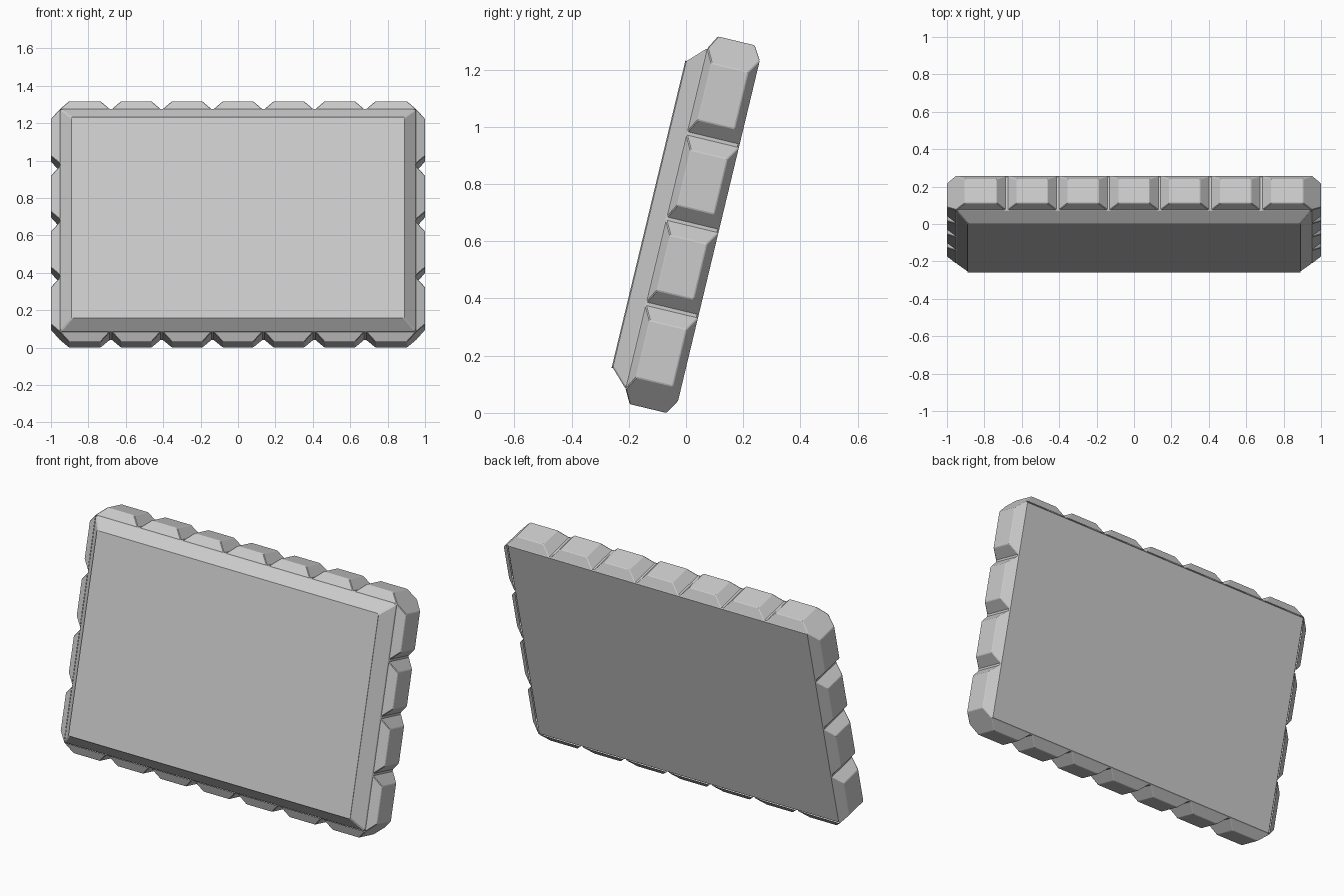
import bpy, math
from mathutils import Matrix, Vector

if "Cube" in bpy.data.objects:
    bpy.data.objects.remove(bpy.data.objects["Cube"])

HX, HV = 0.952, 0.613            # core half width / half height
RIM = 0.048                      # how far the edge blocks stick out
BACK, FRONT = -0.038, -0.226     # core depth range
FACE = -0.291                    # raised front panel
GAP = 0.012

TILT = Matrix.Rotation(math.radians(-13.5), 4, 'X')
LIFT = 0.65                      # slab centre along its tilted height


def place(p):
    """Slab coordinates (x, depth, height) to leaning world position."""
    return TILT @ Vector((p[0], p[1], p[2] + LIFT))


# lowest edge of the bottom blocks sits on the ground
GROUND = place((0, BACK - 0.03, -HV - RIM)).z


def make(name, verts, faces, bevel):
    me = bpy.data.meshes.new(name)
    pts = [place(v) - Vector((0, 0, GROUND)) for v in verts]
    me.from_pydata(pts, [], faces)
    me.update()
    ob = bpy.data.objects.new(name, me)
    bpy.context.collection.objects.link(ob)
    b = ob.modifiers.new("edge_bevel", 'BEVEL')
    b.width = bevel
    b.segments = 1
    b.limit_method = 'ANGLE'
    b.angle_limit = math.radians(15)
    return ob


def ring(hx, hv, d):
    return [(-hx, d, -hv), (hx, d, -hv), (hx, d, hv), (-hx, d, hv)]


def sides(a, b):
    return [(a + i, a + (i + 1) % 4, b + (i + 1) % 4, b + i) for i in range(4)]


# Core slab with bevelled front panel
verts = ring(HX, HV, BACK) + ring(HX, HV, FRONT) + ring(HX - 0.068, HV - 0.066, FACE)
faces = [(0, 3, 2, 1)[::-1], (8, 9, 10, 11)]
faces += [f[::-1] for f in sides(0, 4) + sides(4, 8)]
core = make("slab_core", verts, faces, 0.006)


# Tapered blocks along one edge; at(t, out, d) maps to slab coordinates
def edge_blocks(name, count, half, at, flip):
    verts, faces = [], []
    step = 2 * half / count
    for i in range(count):
        a = -half + i * step + (GAP / 2 if i else 0)
        b = -half + (i + 1) * step - (GAP / 2 if i < count - 1 else 0)
        n = len(verts)
        for out, inset, d0, d1 in ((0, 0, FRONT, BACK),
                                   (RIM, 0.048, FRONT + 0.026, BACK - 0.03)):
            verts += [at(a + inset, out, d0), at(b - inset, out, d0),
                      at(b - inset, out, d1), at(a + inset, out, d1)]
        fs = [(n + 4, n + 5, n + 6, n + 7)] + sides(n, n + 4)
        faces += [f[::-1] for f in fs] if flip else fs
    make(name, verts, faces, 0.003)


for s, word in ((1, "top"), (-1, "bottom")):
    edge_blocks(word + "_edge_blocks", 7, HX,
                lambda t, o, d, s=s: (t, d, s * (HV + o)), s < 0)
for s, word in ((1, "right"), (-1, "left")):
    edge_blocks(word + "_edge_blocks", 4, HV,
                lambda t, o, d, s=s: (s * (HX + o), d, t), s > 0)
